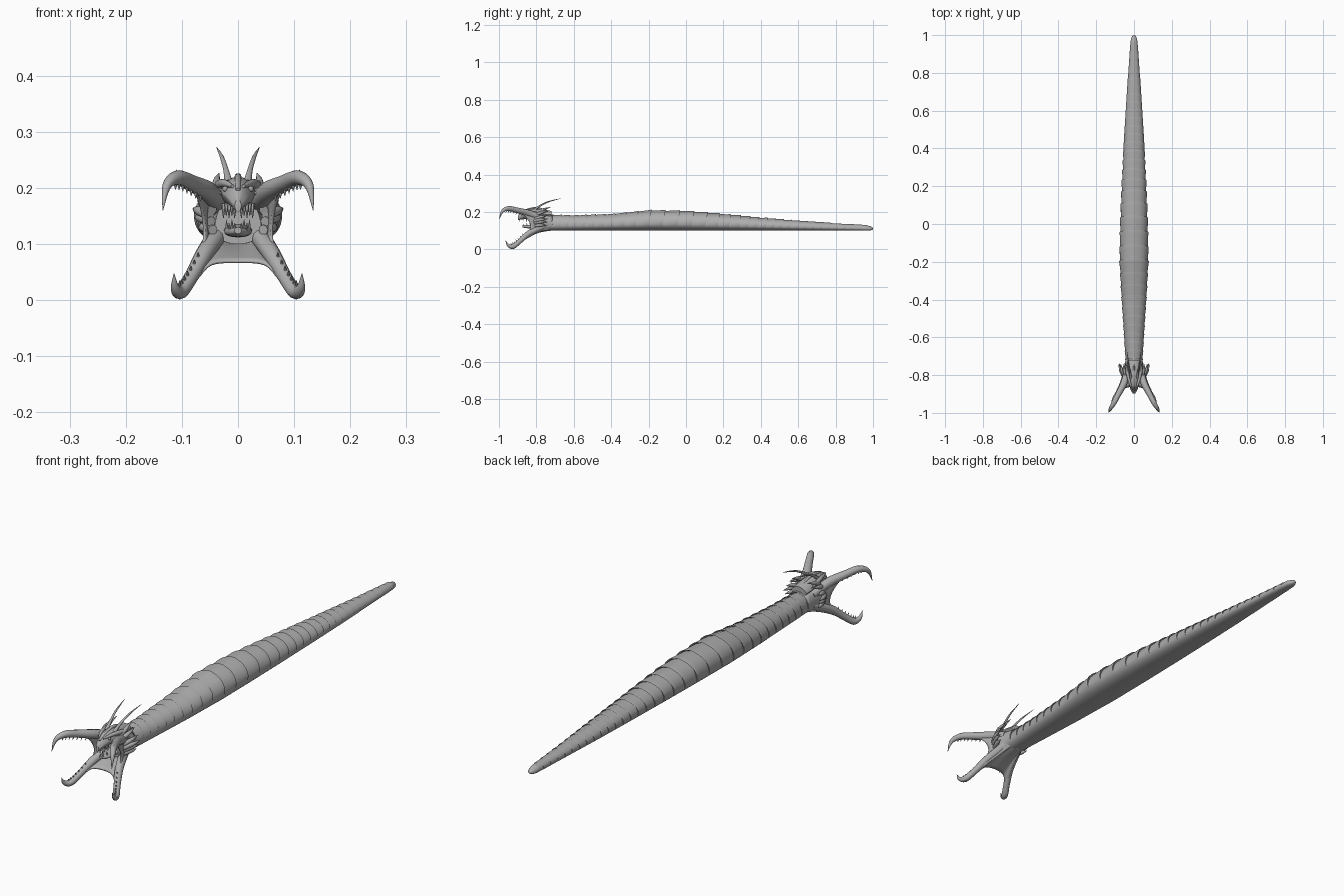
import bpy, bmesh, math
from mathutils import Vector

if "Cube" in bpy.data.objects:
    bpy.data.objects.remove(bpy.data.objects["Cube"])

GREY = bpy.data.materials.new("stone grey")
GREY.diffuse_color = (0.42, 0.42, 0.42, 1)
GREY.use_nodes = True
GREY.node_tree.nodes["Principled BSDF"].inputs["Base Color"].default_value = GREY.diffuse_color


def finish(bm, name, angle=40):
    bmesh.ops.recalc_face_normals(bm, faces=bm.faces)
    me = bpy.data.meshes.new(name)
    bm.to_mesh(me)
    bm.free()
    ob = bpy.data.objects.new(name, me)
    bpy.context.collection.objects.link(ob)
    me.materials.append(GREY)
    bpy.ops.object.select_all(action='DESELECT')
    ob.select_set(True)
    bpy.context.view_layer.objects.active = ob
    bpy.ops.object.shade_smooth_by_angle(angle=math.radians(angle))
    return ob


def loft(bm, rings, cap=True):
    rows = [[bm.verts.new(p) for p in r] for r in rings]
    n = len(rows[0])
    for a, b in zip(rows, rows[1:]):
        for i in range(n):
            bm.faces.new((a[i], a[(i + 1) % n], b[(i + 1) % n], b[i]))
    if cap:
        bm.faces.new(rows[0])
        bm.faces.new(rows[-1])


def spline(pts, t, closed=False):
    """Catmull-Rom through points of any dimension, t in 0..1"""
    n = len(pts)
    u = t * (n if closed else n - 1)
    i = int(u) if closed else min(int(u), n - 2)
    f = u - i
    g = (lambda k: pts[k % n]) if closed else (lambda k: pts[max(0, min(n - 1, k))])
    return [0.5 * (2 * b + (c - a) * f + (2 * a - 5 * b + 4 * c - d) * f * f + (3 * b - a - 3 * c + d) * f ** 3)
            for a, b, c, d in zip(g(i - 1), g(i), g(i + 1), g(i + 2))]


def tube(bm, pts, steps=18, sides=12, flat=1.0):
    """Tapered tube through (x, y, z, radius) points"""
    rings = []
    for k in range(steps + 1):
        x, y, z, r = spline(pts, k / steps)
        p, q = spline(pts, max(0, k / steps - 0.02)), spline(pts, min(0.9999, k / steps + 0.02))
        d = (Vector(q[:3]) - Vector(p[:3])).normalized()
        u = d.cross(Vector((0, 0, 1))).normalized()
        v = u.cross(d)
        rings.append([Vector((x, y, z)) + max(r, 0.0006) * (math.cos(a) * u * flat + math.sin(a) * v)
                      for a in (2 * math.pi * i / sides for i in range(sides))])
    loft(bm, rings)


def spike(bm, base, tip, r, sides=6):
    tube(bm, [(*base, r), (*tip, 0.0006)], 2, sides)


def flip(p, s):
    return (p[0] * s, *p[1:])


# ---- body: overlapping back plates over a smooth belly ----
PROFILE = [(-0.80, 0.042, 0.185), (-0.70, 0.046, 0.182), (-0.60, 0.052, 0.180), (-0.40, 0.065, 0.187),
           (-0.20, 0.076, 0.207), (0.0, 0.073, 0.203), (0.2, 0.065, 0.186), (0.4, 0.055, 0.168),
           (0.6, 0.044, 0.152), (0.8, 0.030, 0.138), (0.94, 0.021, 0.130), (1.0, 0.014, 0.124)]


def size(y):
    for (a, wa, ta), (b, wb, tb) in zip(PROFILE, PROFILE[1:]):
        if y <= b:
            f = (y - a) / (b - a)
            return wa + (wb - wa) * f, ta + (tb - ta) * f
    return PROFILE[-1][1:]


def ring(y, flare, scale=1.0, n=48):
    w, top = size(y)
    mid, pts = 0.1 + 0.42 * (top - 0.1), []
    for i in range(n):
        a = 2 * math.pi * i / n
        c, s = math.cos(a), math.sin(a)
        k = 1 + flare * min(1, max(0, s * 2 + 0.6))
        if s > 0:
            # raised strip along the spine
            k += 0.035 * max(0, 1 - (c / 0.2) ** 4)
            x, z = w * c * k, (top - mid) * s * k
        else:
            x, z = w * math.copysign(abs(c) ** 0.85, c) * k, -(mid - 0.1) * abs(s) ** 0.8
        sweep = 0.012 * max(0, s) * (flare > 0)
        pts.append((x * scale, y + sweep * w / 0.07, mid + z * scale))
    return pts


rings, y = [], -0.80
while y < 0.95:
    step = 0.042 + 0.036 * math.exp(-((y + 0.1) / 0.32) ** 2)
    end = min(y + step, 0.965)
    for t, f in ((0, -0.05), (0.3, -0.02), (0.7, 0.02), (0.92, 0.05), (1.0, 0.045)):
        rings.append(ring(y + (end - y) * t, f))
    y = end
rings += [ring(0.975, -0.05), ring(0.99, 0, 0.8), ring(0.997, 0, 0.5), ring(1.0, 0, 0.15)]
bm = bmesh.new()
loft(bm, rings)
finish(bm, "segmented_body", 35)

# ---- flaring four-cornered mouth web ----
HALF_RIM = [(0.03, -0.835, 0.19), (0.06, -0.875, 0.212), (0.092, -0.92, 0.218), (0.072, -0.87, 0.185),
            (0.061, -0.835, 0.14), (0.063, -0.84, 0.095), (0.09, -0.90, 0.028), (0.074, -0.89, 0.038),
            (0.048, -0.87, 0.064)]
RIM = [(0, -0.82, 0.188)] + HALF_RIM + [(0, -0.86, 0.068)] + [flip(p, -1) for p in reversed(HALF_RIM)]
N = 80
rim = [spline(RIM, i / N, True) for i in range(N)]
rows = []
for k in range(11):
    t = k / 10
    row = []
    for i, p in enumerate(rim):
        a = math.atan2(p[2] - 0.14, p[0])
        q = (0.043 * math.cos(a), -0.715, 0.143 + 0.04 * math.sin(a))
        e = 0.35 * t + 0.65 * t * t
        row.append((q[0] + (p[0] - q[0]) * e, q[1] + (p[1] - q[1]) * t, q[2] + (p[2] - q[2]) * e))
    rows.append(row)
bm = bmesh.new()
loft(bm, rows, cap=False)
web = finish(bm, "mouth_web", 60)
mod = web.modifiers.new("thickness", 'SOLIDIFY')
mod.thickness, mod.offset = 0.005, 0

# ---- four hooked arms with serrated inner edges ----
UPPER = [(0.030, -0.76, 0.165, 0.018), (0.052, -0.84, 0.192, 0.018), (0.082, -0.90, 0.208, 0.015),
         (0.108, -0.95, 0.218, 0.013), (0.127, -0.982, 0.203, 0.008), (0.134, -0.998, 0.160, 0.0006)]
LOWER = [(0.030, -0.76, 0.125, 0.018), (0.058, -0.84, 0.085, 0.016), (0.083, -0.89, 0.042, 0.013),
         (0.102, -0.925, 0.015, 0.013), (0.112, -0.95, 0.022, 0.008), (0.114, -0.965, 0.047, 0.0006)]
for label, path, dz in (("upper", UPPER, -1), ("lower", LOWER, 1)):
    for side, s in (("right", 1), ("left", -1)):
        bm = bmesh.new()
        tube(bm, [flip(p, s) for p in path], 28)
        for k in range(7):
            x, y, z, r = spline(path, 0.3 + 0.055 * k)
            spike(bm, (x * s, y, z + dz * r * 0.7), (x * s, y - 0.008, z + dz * (r + 0.008)), 0.004)
        # swollen knuckle spur where the claw begins
        x, y, z, r = path[3]
        spike(bm, (x * s, y, z - dz * r * 0.3), ((x + 0.002) * s, y + 0.004, z - dz * (r + 0.001)), 0.009)
        finish(bm, f"{label}_{side}_arm", 50)

# ---- head: beaked skull and lower jaw ----
SKULL = [(-0.72, 0.034, 0.165, 0.205), (-0.77, 0.036, 0.163, 0.215), (-0.81, 0.033, 0.162, 0.220),
         (-0.85, 0.026, 0.162, 0.214), (-0.88, 0.017, 0.160, 0.200), (-0.897, 0.006, 0.156, 0.180)]
JAW = [(-0.74, 0.022, 0.115, 0.140), (-0.79, 0.025, 0.112, 0.136), (-0.83, 0.023, 0.112, 0.130),
       (-0.86, 0.016, 0.114, 0.130), (-0.875, 0.006, 0.118, 0.130)]
for name, prof, peak in (("skull", SKULL, 1.6), ("lower_jaw", JAW, 0.8)):
    rows = []
    for k in range(17):
        y, w, lo, hi = spline(prof, k / 16)
        row = []
        for i in range(24):
            a = 2 * math.pi * i / 24
            c, sn = math.cos(a), math.sin(a)
            row.append((w * c, y, (lo + hi) / 2 + (hi - lo) / 2 * math.copysign(abs(sn) ** peak, sn)))
        rows.append(row)
    bm = bmesh.new()
    loft(bm, rows)
    finish(bm, name, 40)

bm = bmesh.new()
for s in (1, -1):
    for k in range(5):
        x, y = 0.026 - 0.005 * k, -0.815 - 0.018 * k
        spike(bm, (x * s, y, 0.172), (x * s, y - 0.003, 0.150 if k % 2 else 0.146), 0.0045)
        spike(bm, (x * 0.9 * s, y + 0.02, 0.122), (x * s, y + 0.016, 0.143 if k % 2 else 0.137), 0.004)
finish(bm, "teeth", 30)

# ---- brow ridges, eyes, horns and neck frill ----
for side, s in (("right", 1), ("left", -1)):
    bm = bmesh.new()
    tube(bm, [flip(p, s) for p in ((0.010, -0.875, 0.203, 0.003), (0.024, -0.835, 0.208, 0.007),
                                   (0.034, -0.79, 0.206, 0.008), (0.046, -0.735, 0.205, 0.001))])
    finish(bm, f"{side}_brow", 50)

    bm = bmesh.new()
    bmesh.ops.create_uvsphere(bm, u_segments=12, v_segments=8, radius=0.005)
    bmesh.ops.translate(bm, verts=bm.verts, vec=(0.023 * s, -0.853, 0.198))
    finish(bm, f"{side}_eye", 60)

    bm = bmesh.new()
    tube(bm, [flip(p, s) for p in ((0.017, -0.815, 0.208, 0.008), (0.021, -0.785, 0.230, 0.005),
                                   (0.029, -0.735, 0.255, 0.0035), (0.038, -0.668, 0.272, 0.0006))])
    finish(bm, f"{side}_horn", 50)

    bm = bmesh.new()
    for x, z, tx, tz, ty in ((0.030, 0.185, 0.034, 0.226, -0.725), (0.040, 0.18, 0.052, 0.207, -0.735),
                             (0.046, 0.16, 0.070, 0.182, -0.74), (0.050, 0.15, 0.080, 0.163, -0.735),
                             (0.048, 0.14, 0.076, 0.147, -0.74), (0.045, 0.125, 0.068, 0.128, -0.745)):
        tube(bm, [(x * s, -0.815, z, 0.009), ((x + tx) / 2 * s + 0.006 * s, -0.775, (z + tz) / 2 + 0.003, 0.008),
                  (tx * s, ty, tz, 0.0006)], 8, 8)
    finish(bm, f"{side}_neck_frill", 50)

# ---- central skull crest ----
bm = bmesh.new()
tube(bm, [(0, -0.885, 0.196, 0.004), (0, -0.84, 0.214, 0.006), (0, -0.79, 0.219, 0.006), (0, -0.725, 0.200, 0.003)])
finish(bm, "skull_crest", 50)
